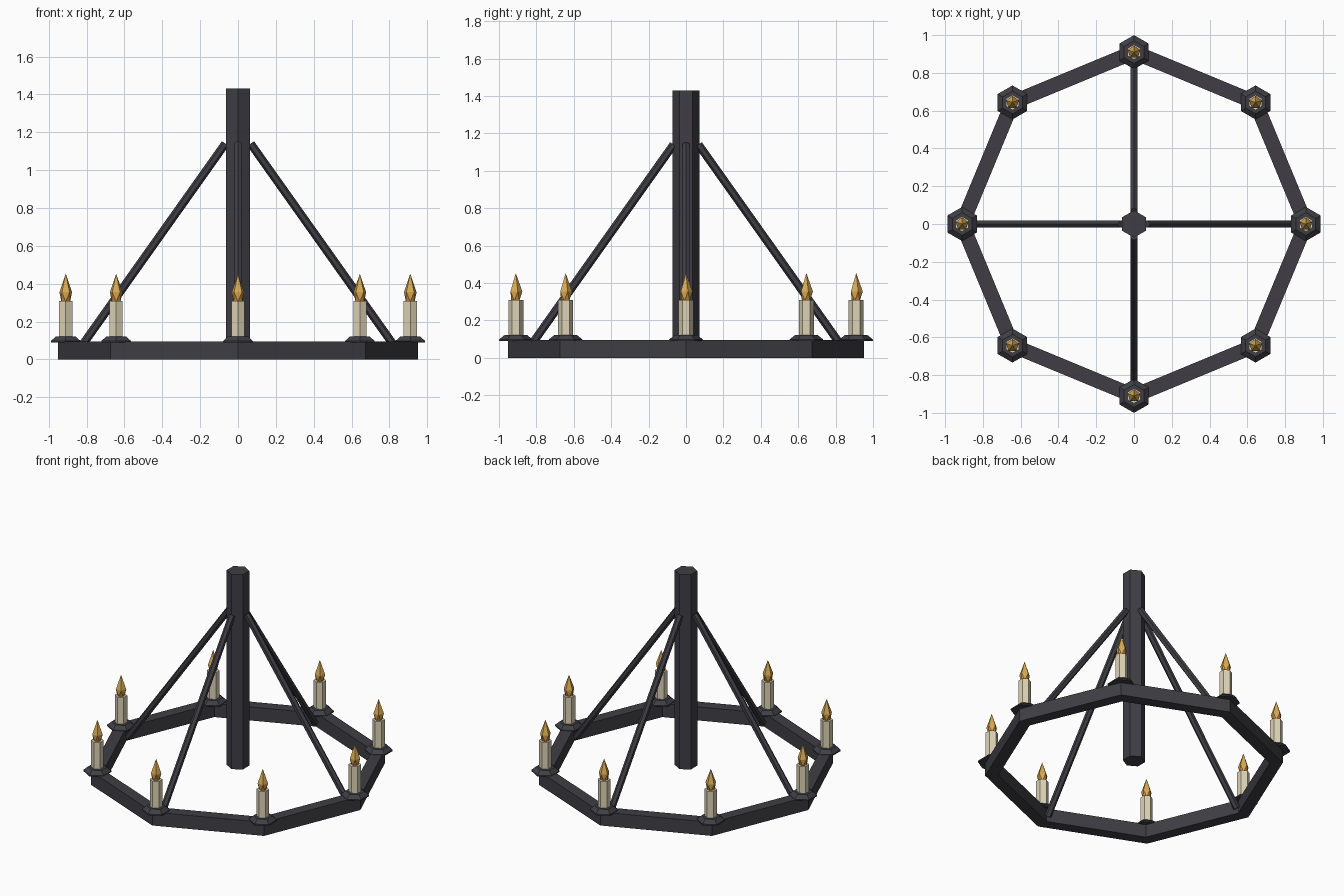
import bpy, bmesh
from math import cos, sin, pi, tau
from mathutils import Vector

if "Cube" in bpy.data.objects:
    bpy.data.objects.remove(bpy.data.objects["Cube"])


def material(name, rgb):
    m = bpy.data.materials.new(name)
    m.use_nodes = True
    m.diffuse_color = (*rgb, 1)
    m.node_tree.nodes["Principled BSDF"].inputs["Base Color"].default_value = (*rgb, 1)
    return m


iron = material("dark_iron", (0.05, 0.048, 0.058))
wax = material("cream_wax", (0.72, 0.65, 0.47))
gold = material("flame_gold", (0.68, 0.40, 0.09))
orange = material("flame_orange", (0.80, 0.30, 0.04))


def finish(name, bm, *mats):
    bmesh.ops.recalc_face_normals(bm, faces=bm.faces)
    mesh = bpy.data.meshes.new(name)
    bm.to_mesh(mesh)
    bm.free()
    for m in mats:
        mesh.materials.append(m)
    ob = bpy.data.objects.new(name, mesh)
    bpy.context.collection.objects.link(ob)
    return ob


def add_ring(bm, sides, radius, z, turn=pi / 2, centre=(0, 0)):
    return [bm.verts.new((centre[0] + radius * cos(turn + tau * i / sides),
                          centre[1] + radius * sin(turn + tau * i / sides), z))
            for i in range(sides)]


def bridge(bm, a, b):
    for i in range(len(a)):
        j = (i + 1) % len(a)
        bm.faces.new((a[i], a[j], b[j], b[i]))


def lathe(name, sides, profile, centre, mat):
    """Closed faceted solid from (radius, height) pairs."""
    bm = bmesh.new()
    rings = [add_ring(bm, sides, r, z, centre=centre) for r, z in profile]
    for a, b in zip(rings, rings[1:]):
        bridge(bm, a, b)
    bm.faces.new(rings[0])
    bm.faces.new(rings[-1])
    return finish(name, bm, mat)


def strut(name, start, end, radius):
    start, end = Vector(start), Vector(end)
    bm = bmesh.new()
    bmesh.ops.create_cone(bm, cap_ends=True, segments=6, radius1=radius,
                          radius2=radius, depth=(end - start).length)
    ob = finish(name, bm, iron)
    ob.location = (start + end) / 2
    ob.rotation_euler = (end - start).to_track_quat("Z", "Y").to_euler()


def flame(name, centre):
    """Five-sided flame: twisted lower band, pointed top."""
    bm = bmesh.new()
    low = add_ring(bm, 5, 0.024, 0.305, pi / 2 + pi / 5, centre)
    mid = add_ring(bm, 5, 0.035, 0.355, pi / 2, centre)
    tip = bm.verts.new((*centre, 0.453))
    bm.faces.new(low)
    for i in range(5):
        j = (i + 1) % 5
        bm.faces.new((mid[i], mid[j], tip))
        bm.faces.new((mid[i], low[i], mid[j]))
        bm.faces.new((low[i], low[j], mid[j])).material_index = 1
    return finish(name, bm, gold, orange)


# Central post
lathe("central_post", 6, [(0.072, 0.06), (0.072, 1.43)], (0, 0), iron)

# Eight-sided ring of beams
bm = bmesh.new()
loops = [add_ring(bm, 8, r, z, 0) for r, z in
         ((0.952, 0), (0.952, 0.095), (0.868, 0.095), (0.868, 0))]
for k in range(4):
    bridge(bm, loops[k], loops[(k + 1) % 4])
finish("ring_beam", bm, iron)

# Sloping struts from the post to the ring
for k, side in enumerate(("left", "back", "right", "front")):
    c, s = cos(k * pi / 2), sin(k * pi / 2)
    strut(side + "_strut", (0.067 * c, 0.067 * s, 1.14),
          (0.855 * c, 0.855 * s, 0.03), 0.022)

# Drip dishes, candles and flames at the ring corners
for k in range(8):
    spot = (0.91 * cos(k * tau / 8), 0.91 * sin(k * tau / 8))
    lathe(f"drip_dish_{k + 1}", 6, [(0.09, 0.09), (0.09, 0.098), (0.06, 0.122)], spot, iron)
    lathe(f"candle_{k + 1}", 6, [(0.04, 0.115), (0.04, 0.31)], spot, wax)
    flame(f"flame_{k + 1}", spot)
